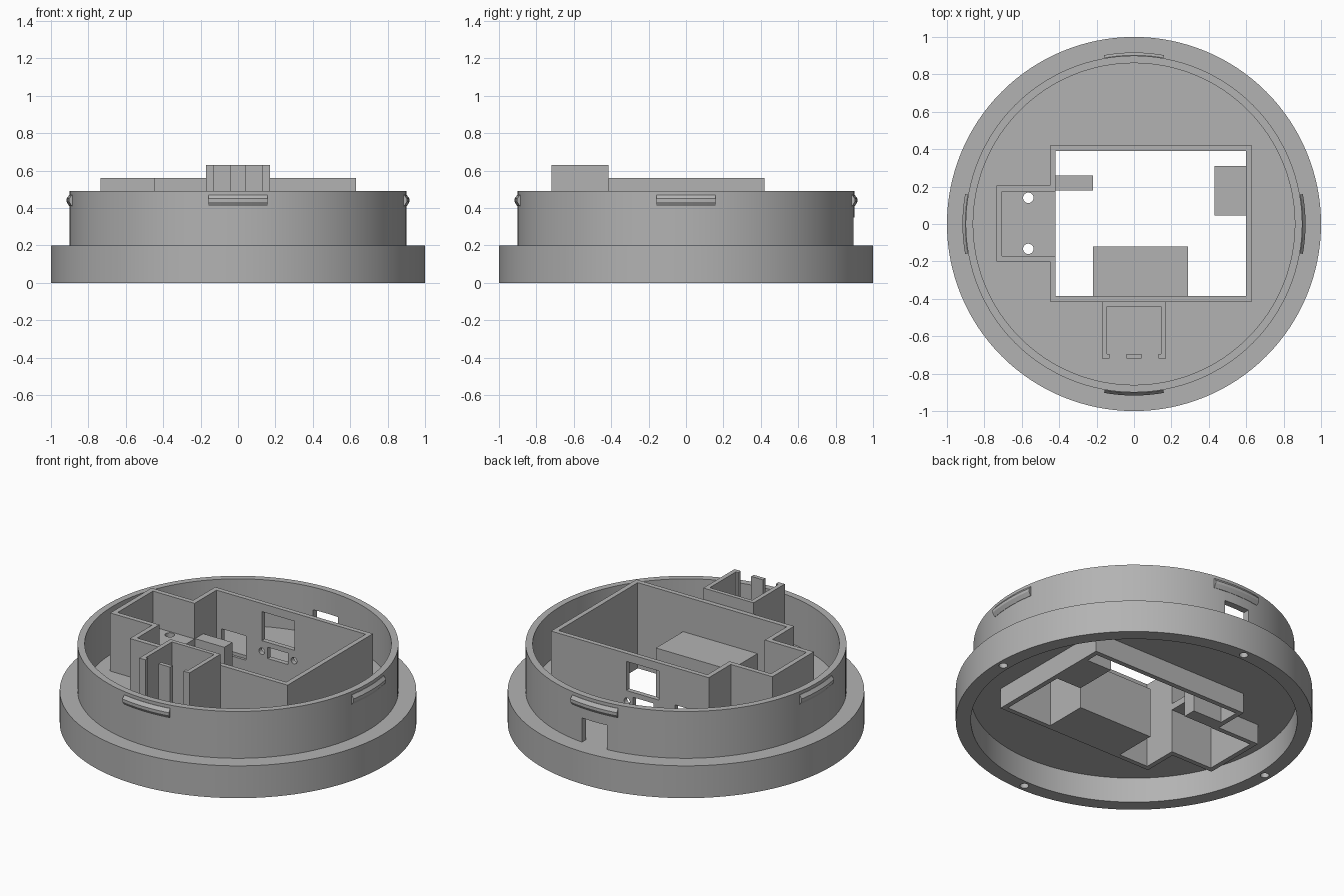
import bpy, bmesh, math
from mathutils import Matrix

old = bpy.data.objects.get("Cube")
if old:
    bpy.data.objects.remove(old, do_unlink=True)

grey = bpy.data.materials.new("plain grey")
grey.use_nodes = True
colour = (0.45, 0.45, 0.45, 1)
grey.diffuse_color = colour
grey.node_tree.nodes["Principled BSDF"].inputs["Base Color"].default_value = colour


def finish(name, bm):
    bmesh.ops.recalc_face_normals(bm, faces=bm.faces[:])
    mesh = bpy.data.meshes.new(name)
    bm.to_mesh(mesh)
    bm.free()
    mesh.materials.append(grey)
    ob = bpy.data.objects.new(name, mesh)
    bpy.context.collection.objects.link(ob)
    return ob


def prism(name, points, low, high):
    """Extrude a plan outline upwards."""
    bm = bmesh.new()
    face = bm.faces.new([bm.verts.new((x, y, low)) for x, y in points])
    new = bmesh.ops.extrude_face_region(bm, geom=[face])["geom"]
    top = [v for v in new if isinstance(v, bmesh.types.BMVert)]
    bmesh.ops.translate(bm, verts=top, vec=(0, 0, high - low))
    return finish(name, bm)


def block(name, x0, x1, y0, y1, z0, z1):
    return prism(name, [(x0, y0), (x1, y0), (x1, y1), (x0, y1)], z0, z1)


def rod(name, x, y, z, radius, depth, along_y=False):
    bm = bmesh.new()
    turn = Matrix.Rotation(math.pi / 2, 4, "X") if along_y else Matrix()
    bmesh.ops.create_cone(bm, cap_ends=True, segments=24, radius1=radius,
                          radius2=radius, depth=depth,
                          matrix=Matrix.Translation((x, y, z)) @ turn)
    return finish(name, bm)


def sweep(name, profile, start, end, steps):
    """Turn a closed radius/height profile about z, full circle or arc."""
    full = end - start >= 360
    bm = bmesh.new()
    rings = []
    for i in range(steps if full else steps + 1):
        a = math.radians(start + (end - start) * i / steps)
        rings.append([bm.verts.new((r * math.cos(a), r * math.sin(a), z))
                      for r, z in profile])
    n = len(profile)
    pairs = list(zip(rings, rings[1:]))
    if full:
        pairs.append((rings[-1], rings[0]))
    else:
        bm.faces.new(rings[0])
        bm.faces.new(rings[-1])
    for a, b in pairs:
        for k in range(n):
            bm.faces.new((a[k], a[(k + 1) % n], b[(k + 1) % n], b[k]))
    return finish(name, bm)


def boolean(target, tools, operation="DIFFERENCE"):
    bpy.context.view_layer.objects.active = target
    for tool in tools:
        mod = target.modifiers.new("cut", "BOOLEAN")
        mod.operation = operation
        mod.solver = "EXACT"
        mod.object = tool
        bpy.ops.object.modifier_apply(modifier=mod.name)
        bpy.data.objects.remove(tool, do_unlink=True)


def bay_outline(t):
    """Main bay with its side compartment, inset by t."""
    return [(-.45 + t, -.415 + t), (.63 - t, -.415 + t), (.63 - t, .42 - t),
            (-.45 + t, .42 - t), (-.45 + t, .205 - t), (-.735 + t, .205 - t),
            (-.735 + t, -.2 + t), (-.45 + t, -.2 + t)]


WALL = .03
BAY_LOW, BAY_TOP, SHELF = .03, .56, .34

# Stepped round housing: base skirt and upper collar, then the floor disc
housing = sweep("housing", [(1, 0), (1, .2), (.9, .2), (.9, .49), (.86, .49),
                            (.86, .2), (.86, .155), (.915, .155), (.915, 0)],
                0, 360, 128)
cuts = [block("cable_cut", -.085, .085, .8, .95, .2, .35)]
for i in range(4):
    a = i * math.pi / 2
    cuts.append(rod("foot_hole_cut", .957 * math.cos(a), .957 * math.sin(a),
                    0, .025, .2))
boolean(housing, cuts)

circle = [(.861 * math.cos(math.tau * i / 128), .861 * math.sin(math.tau * i / 128))
          for i in range(128)]
floor = prism("floor", circle, .155, .2)
boolean(floor, [prism("bay_cut", bay_outline(WALL / 2), -.1, .4)])

# Bay walls with connector openings in the rear wall
bay = prism("bay_walls", bay_outline(0), BAY_LOW, BAY_TOP)
boolean(bay, [
    prism("bay_hollow", bay_outline(WALL), -.1, .8),
    block("window_cut", -.11, .115, .35, .45, .33, .51),
    block("port_cut", -.07, .07, .35, .45, .23, .3),
    block("socket_cut", -.385, -.22, .35, .45, .18, .33),
    rod("screw_cut", -.11, .4, .265, .02, .2, True),
    rod("screw_cut", .11, .4, .265, .02, .2, True),
])

# Side compartment floor with two round holes
compartment = block("compartment_floor", -.715, -.42, -.18, .185, .3, SHELF)
boolean(compartment, [rod("hole_cut", -.565, y, .3, .028, .3) for y in (-.133, .14)])

# Support blocks inside the bay
block("front_support", -.22, .29, -.395, -.12, BAY_LOW, SHELF)
block("left_support", .43, .61, .045, .31, BAY_LOW, SHELF)
block("right_support", -.43, -.22, .18, .26, BAY_LOW, SHELF)

# Front holder: open-fronted channel with lips and a middle post
DOCK_TOP = .63
half = [(.172, -.415), (.172, -.72), (.13, -.72), (.13, -.695),
        (.145, -.695), (.145, -.44)]
prism("front_holder", half + [(-x, y) for x, y in reversed(half)], .19, DOCK_TOP)
block("holder_post", -.04, .04, -.72, -.695, .19, DOCK_TOP)

# Four snap ridges around the collar
for i, side in enumerate(("left", "back", "right", "front")):
    sweep(side + "_snap_ridge", [(.89, .41), (.902, .41), (.917, .433),
                                 (.917, .45), (.902, .47), (.89, .47)],
          i * 90 - 10, i * 90 + 10, 12)

# Smooth the round parts while keeping the edges crisp
bpy.ops.object.select_all(action="DESELECT")
for ob in bpy.context.collection.objects:
    if ob.type == "MESH" and ob.data.materials and ob.data.materials[0] == grey:
        ob.select_set(True)
        bpy.context.view_layer.objects.active = ob
bpy.ops.object.shade_smooth_by_angle(angle=math.radians(30))
